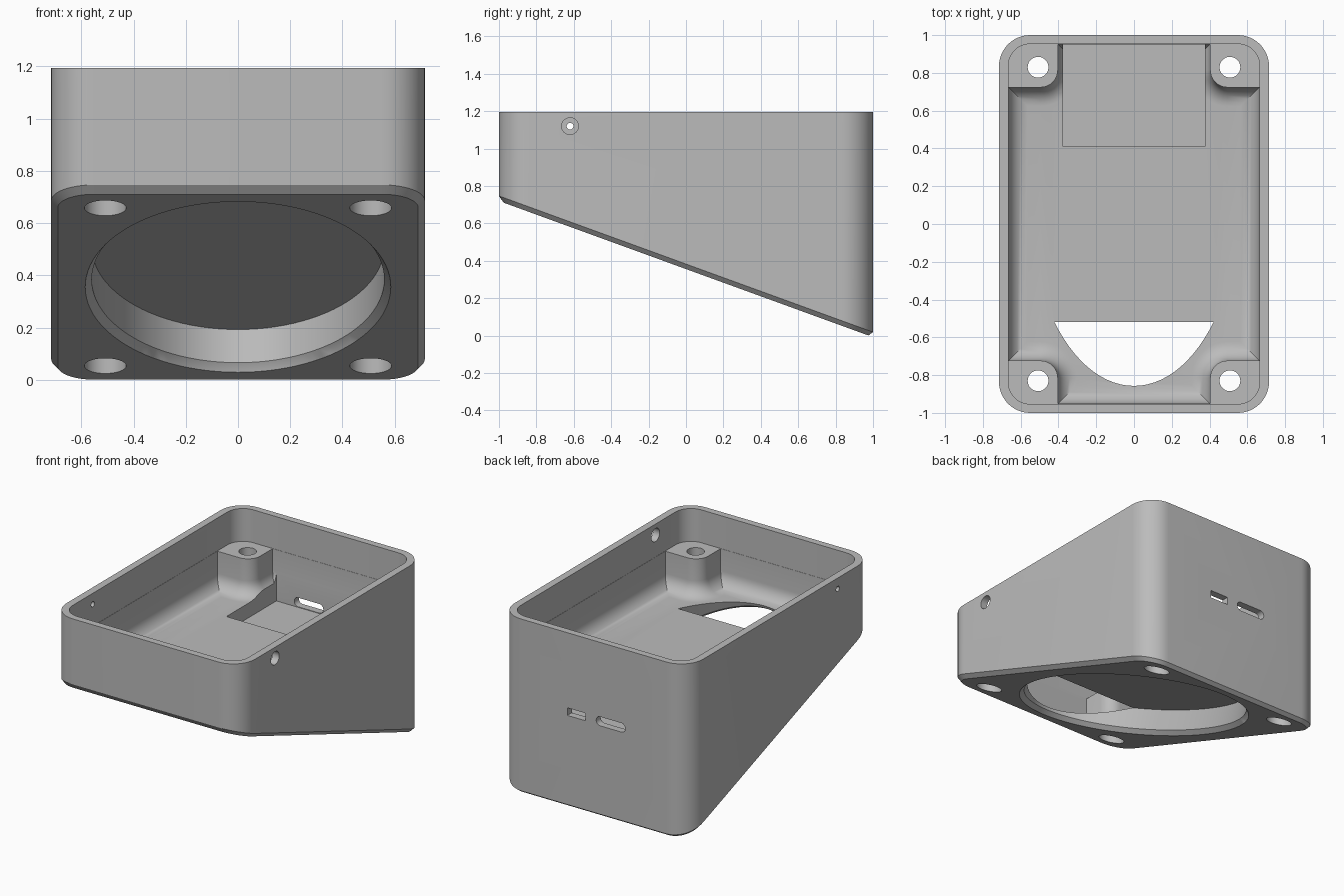
import bpy, bmesh
from math import sin, cos, tan, pi, radians
from mathutils import Matrix

cube = bpy.data.objects.get("Cube")
if cube:
    bpy.data.objects.remove(cube, do_unlink=True)

TILT = radians(20)
TOP, FLOOR, POST_TOP = 1.195, 0.72, 0.97
IN_X, IN_Y = 0.665, 0.953          # cavity half sizes
BASE = 0.356                       # underside height at the middle


def slope(y):
    return BASE - tan(TILT) * y


def circle(rx, ry, n=64):
    return [(rx * cos(2 * pi * i / n), ry * sin(2 * pi * i / n)) for i in range(n)]


def rounded(hx, hy, r, n=12):
    """Rounded rectangle, counter-clockwise."""
    pts = []
    for k, (sx, sy) in enumerate([(1, 1), (-1, 1), (-1, -1), (1, -1)]):
        for i in range(n + 1):
            a = pi / 2 * (k + i / n)
            pts.append((sx * (hx - r) + r * cos(a), sy * (hy - r) + r * sin(a)))
    return pts


def between_posts(o, px=0.405, py=0.725, r=0.09, n=10):
    """Cavity outline with the corner posts left out, shrunk by o."""
    quad = [(IN_X - o, py - o)]
    for i in range(n + 1):
        a = 1.5 * pi - pi / 2 * i / n
        quad.append((px + r + (r + o) * cos(a), py + r + (r + o) * sin(a)))
    quad.append((px - o, IN_Y - o))
    pts = []
    for sx, sy in [(1, 1), (-1, 1), (-1, -1), (1, -1)]:
        part = [(sx * x, sy * y) for x, y in quad]
        pts += part if sx * sy > 0 else part[::-1]
    return pts


def at(pts, z):
    return [(x, y, z) for x, y in pts]


def loft(name, loops, matrix=Matrix()):
    """Closed solid through loops with equal point counts."""
    bm = bmesh.new()
    rings = [[bm.verts.new(matrix @ Matrix.Translation(p).translation) for p in loop]
             for loop in loops]
    for a, b in zip(rings, rings[1:]):
        for i in range(len(a)):
            j = (i + 1) % len(a)
            bm.faces.new((a[i], a[j], b[j], b[i]))
    bm.faces.new(rings[0][::-1])
    bm.faces.new(rings[-1])
    bmesh.ops.recalc_face_normals(bm, faces=bm.faces)
    mesh = bpy.data.meshes.new(name)
    bm.to_mesh(mesh)
    bm.free()
    obj = bpy.data.objects.new(name, mesh)
    bpy.context.collection.objects.link(obj)
    return obj


def prism(name, pts, z0, z1, matrix=Matrix()):
    return loft(name, [at(pts, z0), at(pts, z1)], matrix)


# Outer shell: sloped underside with a small chamfer
outer = rounded(0.715, 1.0, 0.165)
under = rounded(0.69, 0.975, 0.14)
body = loft("sloped_case", [
    [(x, y, slope(y)) for x, y in under],
    [(x, y, slope(y) + 0.027) for x, y in outer],
    at(outer, TOP)])

cutters = []

# Upper cavity, then the lower cavity with a floor fillet
cutters.append(prism("upper_cavity", rounded(IN_X, IN_Y, 0.115), POST_TOP, TOP + 0.1))
fillet, steps = 0.1, 8
layers = []
for i in range(steps + 1):
    a = pi / 2 * i / steps
    layers.append(at(between_posts(0.0015 + fillet * (1 - sin(a))),
                     FLOOR + fillet * (1 - cos(a))))
layers.append(at(between_posts(0.0015), POST_TOP + 0.05))
cutters.append(loft("lower_cavity", layers))

# Recess in the floor at the back
cutters.append(prism("floor_recess", [(-0.375, 0.41), (0.375, 0.41),
                                      (0.375, 0.951), (-0.375, 0.951)], 0.62, 0.96))

# Oval opening square to the underside, with a chamfered lip
tilted = Matrix.Translation((0, 0, BASE)) @ Matrix.Rotation(-TILT, 4, 'X')
lip, bore = circle(0.585, 0.955, 96), circle(0.56, 0.93, 96)
cutters.append(loft("oval_opening", [at(lip, -0.1), at(lip, 0), at(bore, 0.03),
                                     at(bore, 0.165)], tilted))

# Screw holes through the posts, widened from below
for sx in (1, -1):
    for sy in (1, -1):
        place = Matrix.Translation((sx * 0.508, sy * 0.83, 0))
        cutters.append(prism("screw_hole", circle(0.055, 0.055, 32), -0.2, 1.1, place))
        cutters.append(prism("screw_head_bore", circle(0.08, 0.08, 40), -0.25, 0.87, place))

# Side holes: wide on one side, narrow on the other
for sx, r in ((1, 0.045), (-1, 0.018)):
    place = Matrix.Translation((sx * 0.69, -0.62, 1.12)) @ Matrix.Rotation(pi / 2, 4, 'Y')
    cutters.append(prism("side_hole", circle(r, r, 32), -0.1, 0.1, place))

# Port slots through the back wall
for x, hx, hz, r in ((-0.13, 0.11, 0.031, 0.03), (0.13, 0.068, 0.026, 0.003)):
    place = Matrix.Translation((x, 1.0, 0.655)) @ Matrix.Rotation(pi / 2, 4, 'X')
    cutters.append(prism("port_slot", rounded(hx, hz, r, 6), -0.1, 0.1, place))

# Cut everything out of the case
bpy.context.view_layer.objects.active = body
body.select_set(True)
for cutter in cutters:
    cutter.hide_render = True
    mod = body.modifiers.new(cutter.name, 'BOOLEAN')
    mod.operation = 'DIFFERENCE'
    mod.solver = 'EXACT'
    mod.object = cutter
    bpy.ops.object.modifier_apply(modifier=mod.name)
for cutter in cutters:
    bpy.data.objects.remove(cutter, do_unlink=True)

# Plain grey plastic
grey = bpy.data.materials.new("light_grey_plastic")
grey.use_nodes = True
colour = (0.5, 0.5, 0.5, 1)
grey.diffuse_color = colour
grey.node_tree.nodes["Principled BSDF"].inputs["Base Color"].default_value = colour
body.data.materials.clear()
body.data.materials.append(grey)
for poly in body.data.polygons:
    poly.material_index = 0
bpy.ops.object.shade_smooth_by_angle(angle=radians(30))
